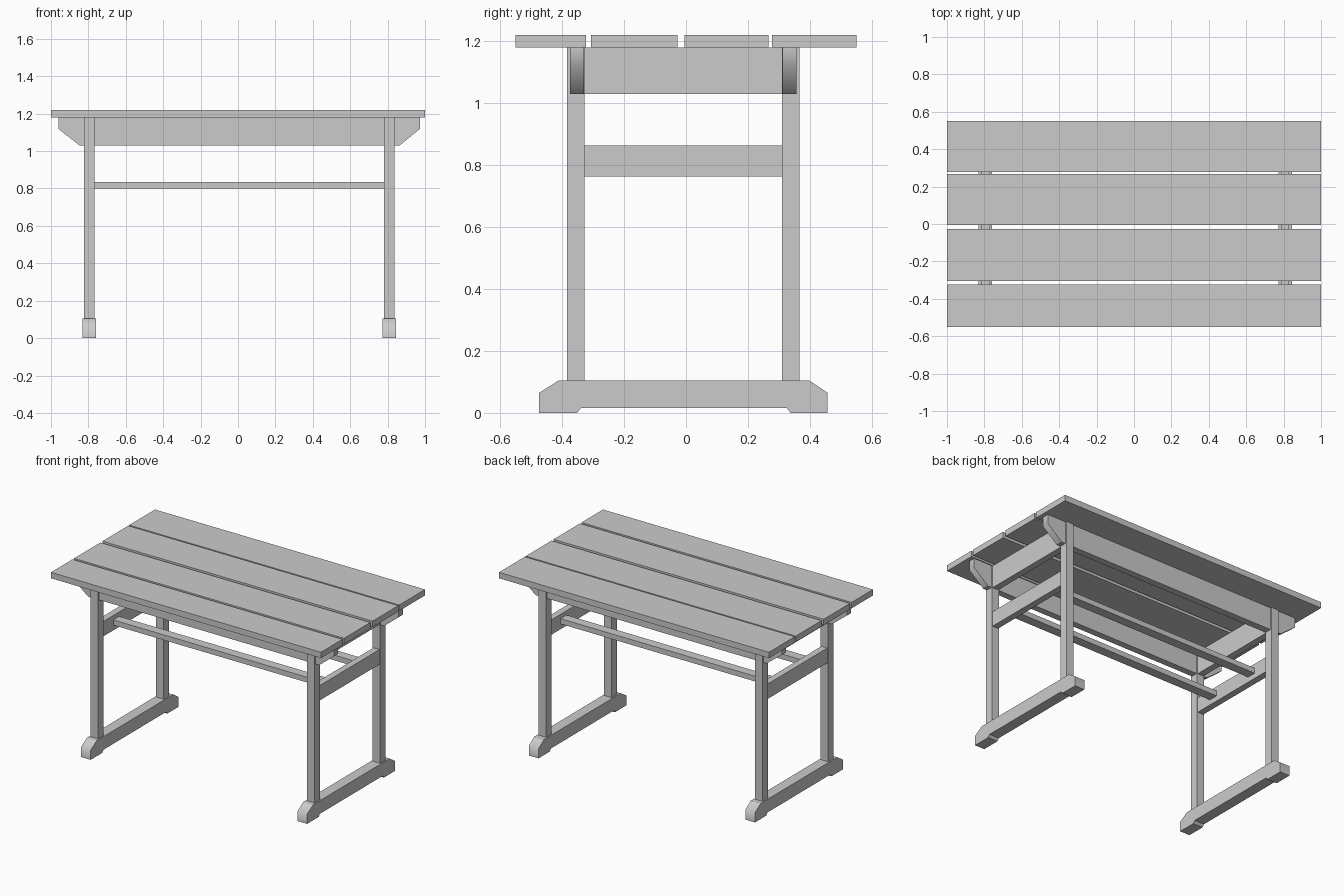
import bpy, bmesh
from mathutils import Vector

if "Cube" in bpy.data.objects:
    bpy.data.objects.remove(bpy.data.objects["Cube"])


def prism(name, outline, to3d, lo, hi, smooth=()):
    """Extrude a 2D outline between lo and hi; smooth lists rounded-looking sides."""
    bm = bmesh.new()
    a = [bm.verts.new(to3d(p, lo)) for p in outline]
    b = [bm.verts.new(to3d(p, hi)) for p in outline]
    n = len(outline)
    bm.faces.new(a)
    bm.faces.new(b[::-1])
    for i in range(n):
        j = (i + 1) % n
        f = bm.faces.new((a[i], b[i], b[j], a[j]))
        f.smooth = i in smooth
    bmesh.ops.recalc_face_normals(bm, faces=bm.faces)
    mesh = bpy.data.meshes.new(name)
    bm.to_mesh(mesh)
    bm.free()
    obj = bpy.data.objects.new(name, mesh)
    bpy.context.collection.objects.link(obj)
    return obj


def along_x(p, t):
    return Vector((t, p[0], p[1]))


def along_y(p, t):
    return Vector((p[0], t, p[1]))


def box(name, x, y, z):
    return prism(name, [(y[0], z[0]), (y[1], z[0]), (y[1], z[1]), (y[0], z[1])],
                 along_x, x[0], x[1])


# Table top planks
for i, y in enumerate([(-0.55, -0.323), (-0.306, -0.028), (-0.005, 0.267), (0.277, 0.55)]):
    box(f"top_plank_{i + 1}", (-1, 1), y, (1.18, 1.22))

# Long aprons with cut corners
apron = [(-0.847, 1.03), (0.864, 1.03), (0.972, 1.118), (0.972, 1.18),
         (-0.96, 1.18), (-0.96, 1.118)]
for side, y in (("front", (-0.374, -0.33)), ("back", (0.311, 0.357))):
    prism(f"{side}_apron", apron, along_y, *y, smooth=(1, 2, 4, 5))

# End frames: foot, two legs, upper and middle cross rails
foot = [(-0.474, 0), (-0.352, 0), (-0.339, 0.016), (0.325, 0.016), (0.338, 0),
        (0.457, 0), (0.457, 0.065), (0.399, 0.104), (-0.412, 0.104), (-0.474, 0.065)]
for side, cx in (("left", -0.795), ("right", 0.808)):
    prism(f"{side}_foot", foot, along_x, cx - 0.036, cx + 0.036, smooth=(5, 6, 8, 9))
    leg_x = (cx - 0.028, cx + 0.028)
    box(f"{side}_front_leg", leg_x, (-0.384, -0.328), (0.103, 1.18))
    box(f"{side}_back_leg", leg_x, (0.31, 0.366), (0.103, 1.18))
    rail_x = (cx - 0.022, cx + 0.022)
    box(f"{side}_upper_rail", rail_x, (-0.33, 0.312), (1.03, 1.18))
    box(f"{side}_middle_rail", rail_x, (-0.33, 0.312), (0.764, 0.864))

# Long stretchers between the middle rails
for side, y in (("front", (-0.215, -0.152)), ("back", (0.14, 0.203))):
    box(f"{side}_stretcher", (-0.775, 0.788), y, (0.799, 0.834))
